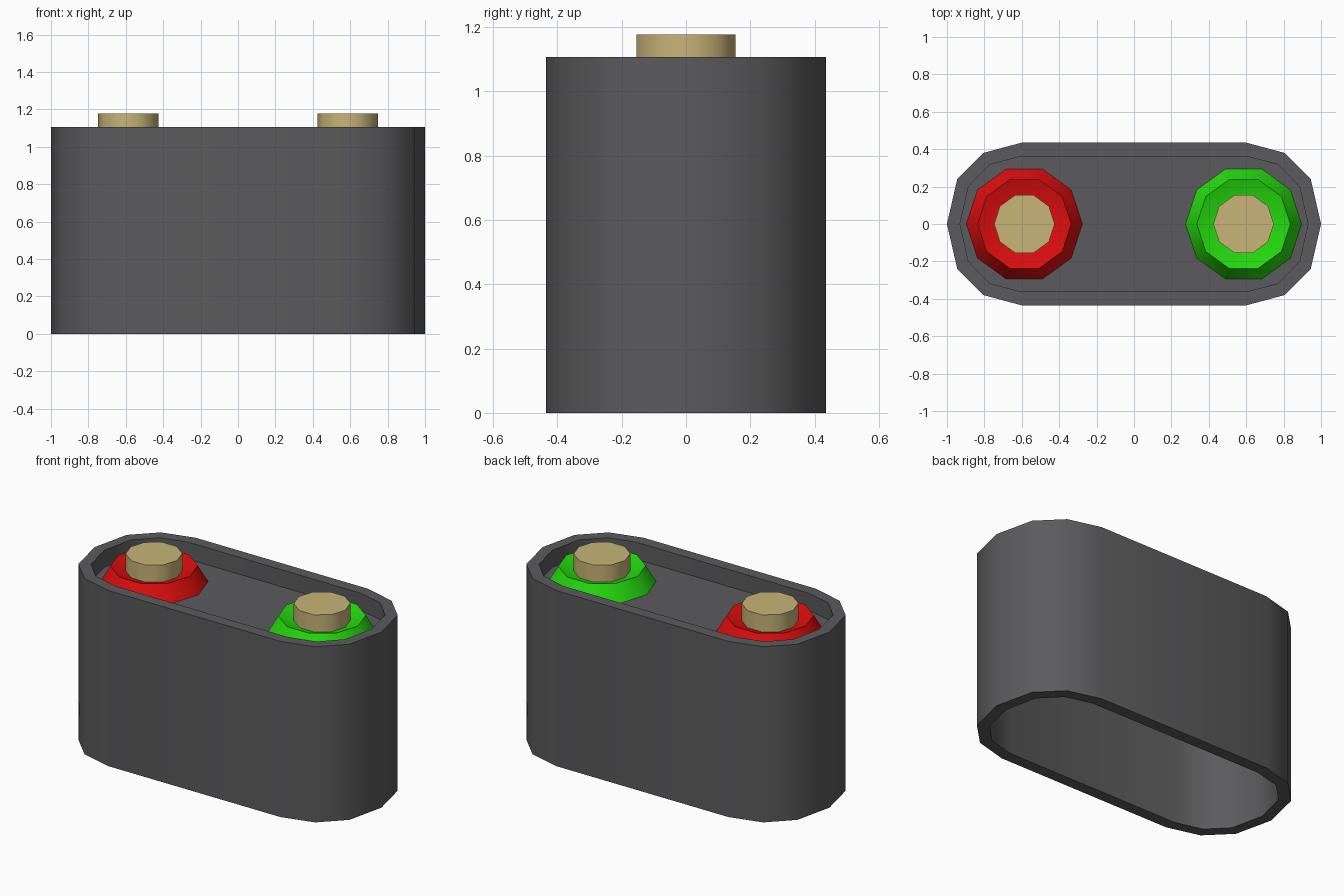
import bpy, bmesh, math

if "Cube" in bpy.data.objects:
    bpy.data.objects.remove(bpy.data.objects["Cube"])


def material(name, rgb):
    m = bpy.data.materials.new(name)
    m.diffuse_color = (*rgb, 1)
    m.use_nodes = True
    m.node_tree.nodes["Principled BSDF"].inputs["Base Color"].default_value = m.diffuse_color
    return m


GREY = material("dark grey casing", (0.105, 0.105, 0.11))
GOLD = material("brass", (0.58, 0.46, 0.19))
RED = material("red", (0.72, 0.004, 0.004))
GREEN = material("green", (0.018, 0.70, 0.004))


def skin(name, rings, mat, cap_first=True, cap_last=True):
    """Bridge a list of equal-length point rings into a surface."""
    bm = bmesh.new()
    loops = [[bm.verts.new(p) for p in ring] for ring in rings]
    n = len(loops[0])
    for a, b in zip(loops, loops[1:]):
        for i in range(n):
            j = (i + 1) % n
            bm.faces.new((a[i], a[j], b[j], b[i]))
    if cap_first:
        bm.faces.new(loops[0][::-1])
    if cap_last:
        bm.faces.new(loops[-1])
    bmesh.ops.recalc_face_normals(bm, faces=bm.faces)
    mesh = bpy.data.meshes.new(name)
    bm.to_mesh(mesh)
    bm.free()
    mesh.materials.append(mat)
    ob = bpy.data.objects.new(name, mesh)
    bpy.context.collection.objects.link(ob)
    bpy.ops.object.select_all(action='DESELECT')
    ob.select_set(True)
    bpy.context.view_layer.objects.active = ob
    bpy.ops.object.shade_smooth_by_angle(angle=math.radians(40))
    return ob


def outline(quarter, z):
    """Mirror a quarter outline (from the +x tip to +y side) into a ring."""
    half = quarter + [(-x, y) for x, y in reversed(quarter)]
    full = half + [(x, -y) for x, y in reversed(half[1:-1])]
    return [(x, y, z) for x, y in full]


def circle(cx, r, z, n=10):
    return [(cx + r * math.cos(math.tau * i / n),
             r * math.sin(math.tau * i / n), z) for i in range(n)]


# Casing: hollow rounded tube, recessed top, open underneath
OUTER = [(1.0, 0), (0.945, 0.24), (0.805, 0.38), (0.6, 0.435)]
INNER = [(0.93, 0), (0.885, 0.2), (0.77, 0.318), (0.6, 0.362)]
TOP, FLOOR = 1.107, 1.0
skin("casing", [outline(INNER, FLOOR - 0.04), outline(INNER, 0),
                outline(OUTER, 0), outline(OUTER, TOP),
                outline(INNER, TOP), outline(INNER, FLOOR)], GREY)

# Terminals: dished coloured collar with a brass post
for side, x, mat in (("left", -0.586, RED), ("right", 0.586, GREEN)):
    skin(side + "_collar", [circle(x, 0.31, FLOOR), circle(x, 0.25, 1.1),
                            circle(x, 0.15, 1.065)], mat, cap_first=False)
    skin(side + "_post", [circle(x, 0.162, 1.05), circle(x, 0.162, 1.177)], GOLD)
